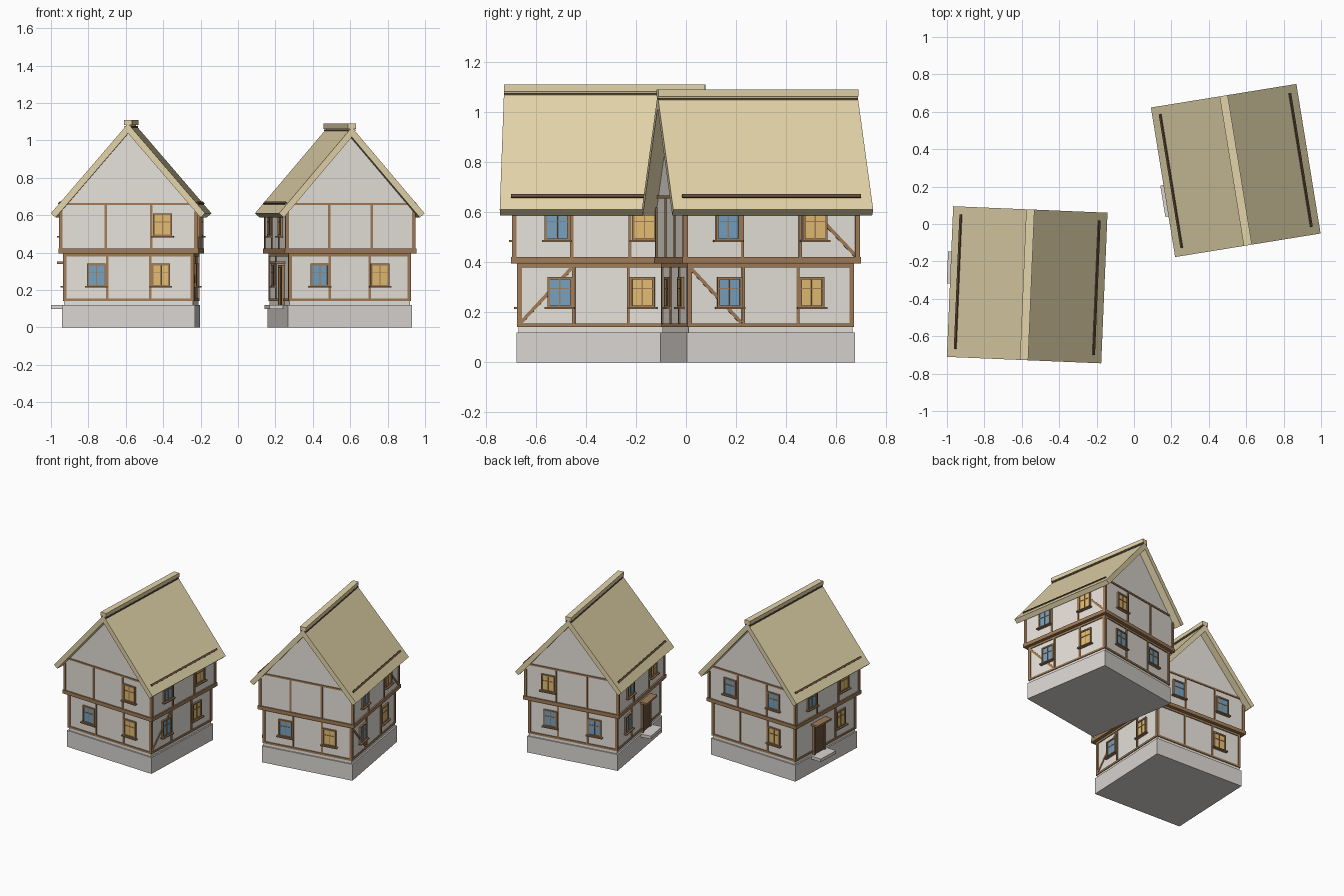
import bpy, bmesh, math
from mathutils import Matrix, Vector

cube = bpy.data.objects.get("Cube")
if cube:
    bpy.data.objects.remove(cube, do_unlink=True)


def material(name, r, g, b):
    m = bpy.data.materials.new(name)
    col = [(c / 255) ** 2.2 for c in (r, g, b)] + [1]
    m.use_nodes = True
    m.diffuse_color = col
    m.node_tree.nodes["Principled BSDF"].inputs["Base Color"].default_value = col
    return m


PLASTER = material("plaster", 230, 225, 217)
STONE = material("stone", 216, 212, 208)
THATCH = material("thatch", 226, 211, 168)
TIMBER = material("timber", 160, 124, 88)
DARK = material("dark_wood", 104, 82, 62)
BLUE = material("blue_glass", 118, 160, 190)
LIT = material("lit_glass", 226, 186, 112)

FLOORS = ((0.155, 0.38), (0.42, 0.655))     # timber bay heights
WINDOW_Z = (0.28, 0.548)                    # window centres
WIN_W, WIN_H = 0.1, 0.124


class House:
    def __init__(self, prefix, x, y, angle):
        self.prefix = prefix
        self.matrix = Matrix.Translation((x, y, 0)) @ Matrix.Rotation(math.radians(angle), 4, "Z")
        self.parts = {}

    def mesh(self, part, mat):
        if part not in self.parts:
            self.parts[part] = (bmesh.new(), mat)
        return self.parts[part][0]

    def box(self, part, mat, centre, size, frame=Matrix()):
        m = frame @ Matrix.Translation(centre) @ Matrix.Diagonal((*size, 1))
        bmesh.ops.create_cube(self.mesh(part, mat), size=1, matrix=m)

    def prism(self, part, mat, profile, depth):
        # x-z outline extruded along y
        bm = self.mesh(part, mat)
        face = bm.faces.new([bm.verts.new((x, -depth / 2, z)) for x, z in profile])
        new = bmesh.ops.extrude_face_region(bm, geom=[face])["geom"]
        moved = [v for v in new if isinstance(v, bmesh.types.BMVert)]
        bmesh.ops.translate(bm, verts=moved, vec=(0, depth, 0))
        bmesh.ops.recalc_face_normals(bm, faces=bm.faces)

    def finish(self):
        for part, (bm, mat) in self.parts.items():
            me = bpy.data.meshes.new(part)
            bm.to_mesh(me)
            bm.free()
            me.materials.append(mat)
            ob = bpy.data.objects.new(f"{self.prefix}_{part}", me)
            ob.matrix_world = self.matrix
            bpy.context.collection.objects.link(ob)


def wall_frame(side, distance):
    # u runs along the wall, -y points out of it
    return Matrix.Rotation(side * math.pi / 2, 4, "Z") @ Matrix.Translation((0, -distance, 0))


def window(h, frame, u, z, glass):
    name = "blue_panes" if glass == BLUE else "lit_panes"
    h.box(name, glass, (u, 0, z), (WIN_W - 0.01, 0.012, WIN_H - 0.01), frame)
    for s in (-1, 1):
        h.box("window_frames", TIMBER, (u + s * (WIN_W - 0.01) / 2, 0, z), (0.01, 0.024, WIN_H), frame)
        h.box("window_frames", TIMBER, (u, 0, z + s * (WIN_H - 0.01) / 2), (WIN_W, 0.024, 0.01), frame)
    h.box("window_frames", TIMBER, (u, 0, z), (0.005, 0.018, WIN_H), frame)
    h.box("window_frames", TIMBER, (u, 0, z + 0.015), (WIN_W, 0.018, 0.005), frame)
    h.box("window_sills", TIMBER, (u, -0.008, z - WIN_H / 2), (WIN_W + 0.02, 0.03, 0.008), frame)


def brace(h, frame, width, bay, floor, rising):
    z0, z1 = FLOORS[floor]
    run, rise = width / 3 - 0.01, z1 - z0
    tilt = -math.atan2(rise, run) * (1 if rising else -1)
    m = frame @ Matrix.Translation(((bay - 1) * width / 3, 0, (z0 + z1) / 2)) @ Matrix.Rotation(tilt, 4, "Y")
    h.box("braces", TIMBER, (0, 0, 0), (math.hypot(run, rise) - 0.01, 0.01, 0.014), m)


def door(h, frame, u):
    h.box("door", DARK, (u, 0, 0.22), (0.1, 0.014, 0.2), frame)
    for s in (-1, 1):
        h.box("door_frame", TIMBER, (u + s * 0.056, 0, 0.225), (0.014, 0.03, 0.21), frame)
    h.box("door_frame", TIMBER, (u, 0, 0.327), (0.126, 0.03, 0.014), frame)
    h.box("door_hood", TIMBER, (u, -0.022, 0.345), (0.155, 0.06, 0.014), frame)
    h.box("door_handle", TIMBER, (u + 0.035, -0.008, 0.215), (0.008, 0.014, 0.008), frame)
    h.box("doorstep", STONE, (u, -0.04, 0.11), (0.17, 0.09, 0.022), frame)


def build(prefix, x, y, angle, w, d, ridge, windows, braces, door_u):
    h = House(prefix, x, y, angle)
    # stone base, ground floor and jetty
    h.box("foundation", STONE, (0, 0, 0.06), (w + 0.02, d + 0.018, 0.12))
    h.box("ground_walls", PLASTER, (0, 0, 0.26), (w, d, 0.28))
    h.box("sill_beam", TIMBER, (0, 0, 0.148), (w + 0.012, d + 0.012, 0.014))
    h.box("head_beam", TIMBER, (0, 0, 0.388), (w + 0.012, d + 0.012, 0.016))
    h.box("jetty_beam", TIMBER, (0, 0, 0.408), (w + 0.06, d + 0.06, 0.026))

    # thatched roof slopes with square-cut eaves
    half, eave, thick = w / 2 + 0.068, 0.61, 0.034
    depth = d + 0.146
    pitch = math.atan2(ridge - eave, half)
    drop = thick / math.cos(pitch)
    ix, iz = half - thick * math.sin(pitch), eave - thick * math.cos(pitch)
    h.prism("thatch_roof", THATCH, [(0, ridge), (half, eave), (ix, iz), (0, ridge - drop),
                                    (-ix, iz), (-half, eave)], depth)
    h.box("ridge_cap", THATCH, (0, 0, ridge + 0.006), (0.044, depth, 0.028))
    h.box("ridge_lath", DARK, (0, 0, ridge - 0.017), (0.04, depth - 0.004, 0.008))
    for s in (-1, 1):
        lath = Matrix.Translation((s * (half - 0.045), 0, eave + 0.045 * math.tan(pitch)))
        lath = lath @ Matrix.Rotation(s * pitch, 4, "Y")
        h.box("eave_laths", DARK, (0, 0, 0), (0.014, d + 0.06, 0.014), lath)

    # upper walls with gables
    uw, ud = w + 0.04, d + 0.04
    side_z = ridge - drop - uw / 2 * math.tan(pitch) + 0.006
    h.prism("upper_walls", PLASTER, [(-uw / 2, 0.41), (uw / 2, 0.41), (uw / 2, side_z),
                                     (0, ridge - drop + 0.006), (-uw / 2, side_z)], ud)

    # timbers and openings on all four sides
    for side in range(4):
        for floor, (z0, z1) in enumerate(FLOORS):
            grow = 0.04 * floor
            width, dist = ((w, d) if side % 2 == 0 else (d, w))
            width, dist = width + grow, (dist + grow) / 2
            frame = wall_frame(side, dist)
            top = side_z if floor and side % 2 else z1
            corner = min(z1, side_z) if floor else z1
            for k in (-1, 1):
                u = k * width / 6
                if not (side == 3 and floor == 0 and abs(u - door_u) < 0.07):
                    h.box("posts", TIMBER, (u, 0, (z0 + top) / 2), (0.013, 0.012, top - z0), frame)
                h.box("corner_posts", TIMBER, (k * (width / 2 - 0.004), 0, (z0 + corner) / 2),
                      (0.018, 0.012, corner - z0), frame)
                kind = windows[side][floor * 2 + (k > 0)]
                if kind != "-":
                    window(h, frame, k * width / 4, WINDOW_Z[floor], BLUE if kind == "b" else LIT)
            for b_side, b_floor, bay, rising in braces:
                if (b_side, b_floor) == (side, floor):
                    brace(h, frame, width, bay, floor, rising)
            if floor and side % 2 == 0:
                h.box("gable_beam", TIMBER, (0, 0, 0.66), (uw - 0.04, 0.012, 0.012), frame)
            if side == 3 and not floor:
                door(h, frame, door_u)
    h.finish()


# sides: front, +x, back, -x; letters: ground pair then upper pair
build("near_house", -0.571, -0.325, -2.4, 0.69, 0.66, 1.09,
      ("by-y", "byby", "-ybb", "-yby"), [(1, 0, 0, True)], -0.075)
build("far_house", 0.544, 0.286, 9.2, 0.652, 0.664, 1.07,
      ("by--", "byby", "bby-", "b-by"), [(1, 0, 0, False), (1, 1, 2, False)], 0.1)
